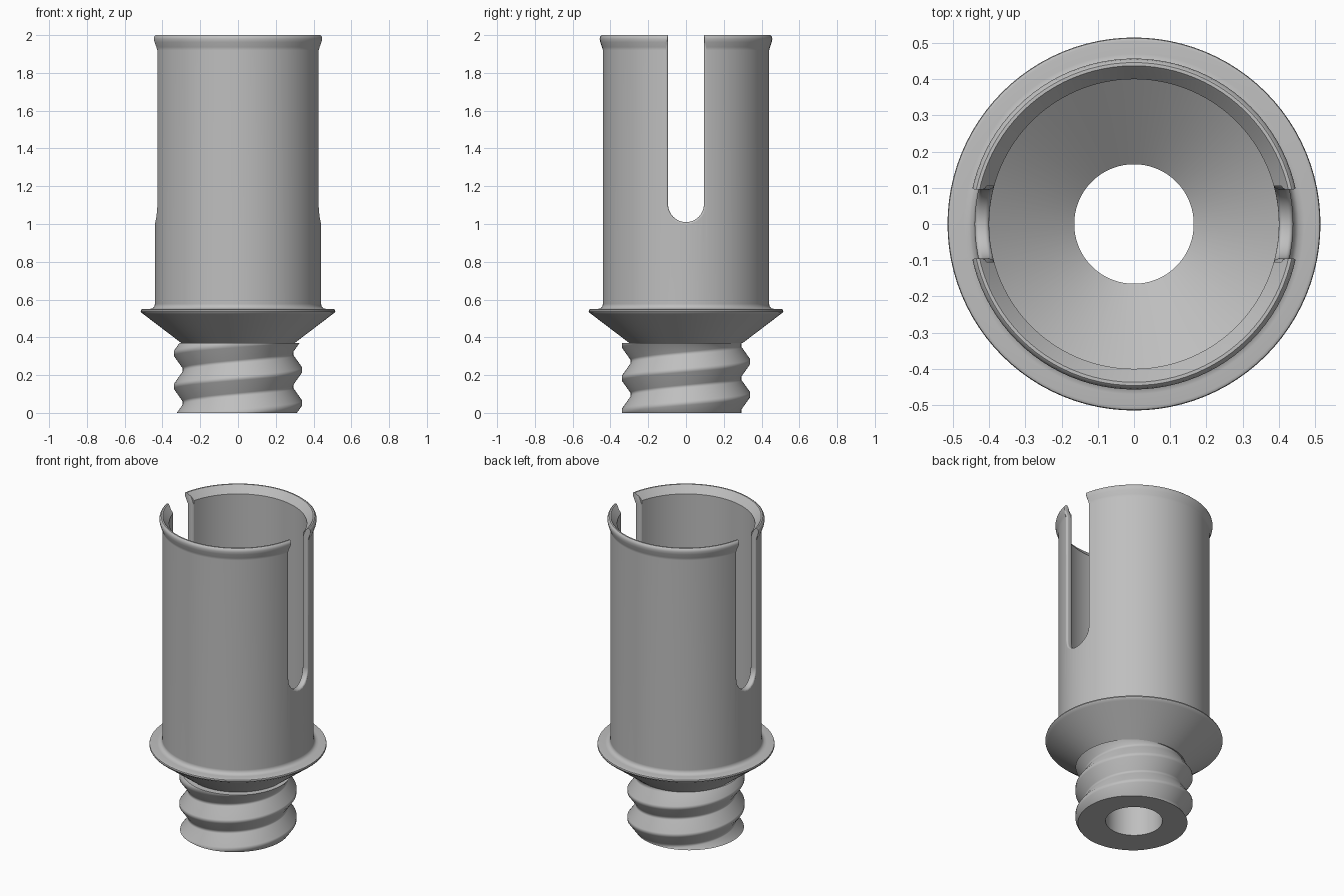
import bpy, bmesh, math
from math import sin, cos, pi, radians, sqrt

cube = bpy.data.objects.get("Cube")
if cube:
    bpy.data.objects.remove(cube, do_unlink=True)

SEGMENTS = 96
BORE = 0.165

grey = bpy.data.materials.new("plain grey")
grey.use_nodes = True
colour = (0.52, 0.52, 0.52, 1)
grey.diffuse_color = colour
for node in grey.node_tree.nodes:
    if node.type == 'BSDF_PRINCIPLED':
        node.inputs["Base Color"].default_value = colour


def make_object(name, bm):
    bmesh.ops.remove_doubles(bm, verts=bm.verts, dist=1e-5)
    bmesh.ops.recalc_face_normals(bm, faces=bm.faces)
    mesh = bpy.data.meshes.new(name)
    bm.to_mesh(mesh)
    bm.free()
    mesh.materials.append(grey)
    obj = bpy.data.objects.new(name, mesh)
    bpy.context.collection.objects.link(obj)
    return obj


def bridge(bm, first, second):
    """Join two closed loops of equal length with quads."""
    n = len(first)
    for i in range(n):
        j = (i + 1) % n
        bm.faces.new((first[i], first[j], second[j], second[i]))


def revolve(name, section):
    """Turn a closed section, given as a function of the angle, about z."""
    bm = bmesh.new()
    loops = []
    for s in range(SEGMENTS + 1):
        a = 2 * pi * s / SEGMENTS
        loops.append([bm.verts.new((r * cos(a), r * sin(a), z)) for r, z in section(a)])
    for first, second in zip(loops, loops[1:]):
        bridge(bm, first, second)
    return make_object(name, bm)


def select_only(obj):
    bpy.ops.object.select_all(action='DESELECT')
    obj.select_set(True)
    bpy.context.view_layer.objects.active = obj


# Holder: conical flange, tube wall, flared lip and funnel floor
holder_profile = [
    (BORE, 0.37), (0.30, 0.37),
    (0.50, 0.522), (0.511, 0.53), (0.515, 0.538), (0.513, 0.546), (0.505, 0.55),
    (0.47, 0.55), (0.455, 0.553), (0.444, 0.562), (0.44, 0.577),
    (0.44, 1.92), (0.445, 1.937), (0.454, 1.963), (0.457, 1.98),
    (0.454, 1.993), (0.446, 2.0), (0.437, 2.0), (0.43, 1.992),
    (0.40, 1.955), (0.40, 0.57), (BORE, 0.39),
]
holder = revolve("holder_tube", lambda a: holder_profile)

# Slot cutter: a U outline that widens at both wall faces for rounded edges
FILLET = 0.012
inner_steps = [(0.40 + FILLET * (1 - cos(radians(a))), FILLET * (1 - sin(radians(a))))
               for a in (10, 35, 60, 90)]
outer_steps = [(0.84 - rho, d) for rho, d in reversed(inner_steps)]
steps = [(0.30, inner_steps[0][1])] + inner_steps + outer_steps + [(0.60, inner_steps[0][1])]


def slot_outline(d):
    w = 0.095 + d
    levels = (1.93, 1.975, 2.1)
    arc = [(w * cos(t), 1.105 - w * sin(t)) for t in (pi * i / 24 for i in range(25))]
    return [(w, z) for z in reversed(levels)] + arc + [(-w, z) for z in levels]


def add_slot(bm, side):
    loops = []
    for rho, d in steps:
        loop = []
        for y, z in slot_outline(d):
            flare = 0.02 * min(max((z - 1.93) / 0.045, 0), 1)
            loop.append(bm.verts.new((side * sqrt((rho + flare) ** 2 - y * y), y, z)))
        loops.append(loop)
    for first, second in zip(loops, loops[1:]):
        bridge(bm, first, second)
    bm.faces.new(loops[0])
    bm.faces.new(loops[-1])


bm = bmesh.new()
for side in (-1, 1):
    add_slot(bm, side)
cutter = make_object("slot_cutter", bm)
cutter.hide_render = True

select_only(holder)
cut = holder.modifiers.new("slots", 'BOOLEAN')
cut.operation = 'DIFFERENCE'
cut.solver = 'EXACT'
cut.object = cutter
bpy.ops.object.modifier_apply(modifier=cut.name)
bpy.data.objects.remove(cutter, do_unlink=True)

# Threaded stem: edges follow a right-handed helix, trimmed flat at both ends
PITCH, CREST, DEPTH, TOP = 0.175, 0.34, 0.047, 0.37
FLAT, FLANK = 0.012, 0.066


def thread_section(a):
    start = 0.0525 + PITCH * a / (2 * pi)
    points = [(BORE, 0)]
    for k in range(-3, 3):
        for offset in (-FLAT - FLANK, -FLAT, FLAT, FLAT + FLANK):
            z = min(max(start + k * PITCH + offset, 0), TOP)
            phase = abs((z - start + PITCH / 2) % PITCH - PITCH / 2)
            drop = min(max((phase - FLAT) / FLANK, 0), 1)
            points.append((CREST - DEPTH * drop, z))
    return points + [(BORE, TOP)]


stem = revolve("threaded_stem", thread_section)

# Smooth shading with crisp corners
for obj in (holder, stem):
    select_only(obj)
    bpy.ops.object.shade_smooth_by_angle(angle=radians(37))
    weighted = obj.modifiers.new("weighted normals", 'WEIGHTED_NORMAL')
    weighted.keep_sharp = True
